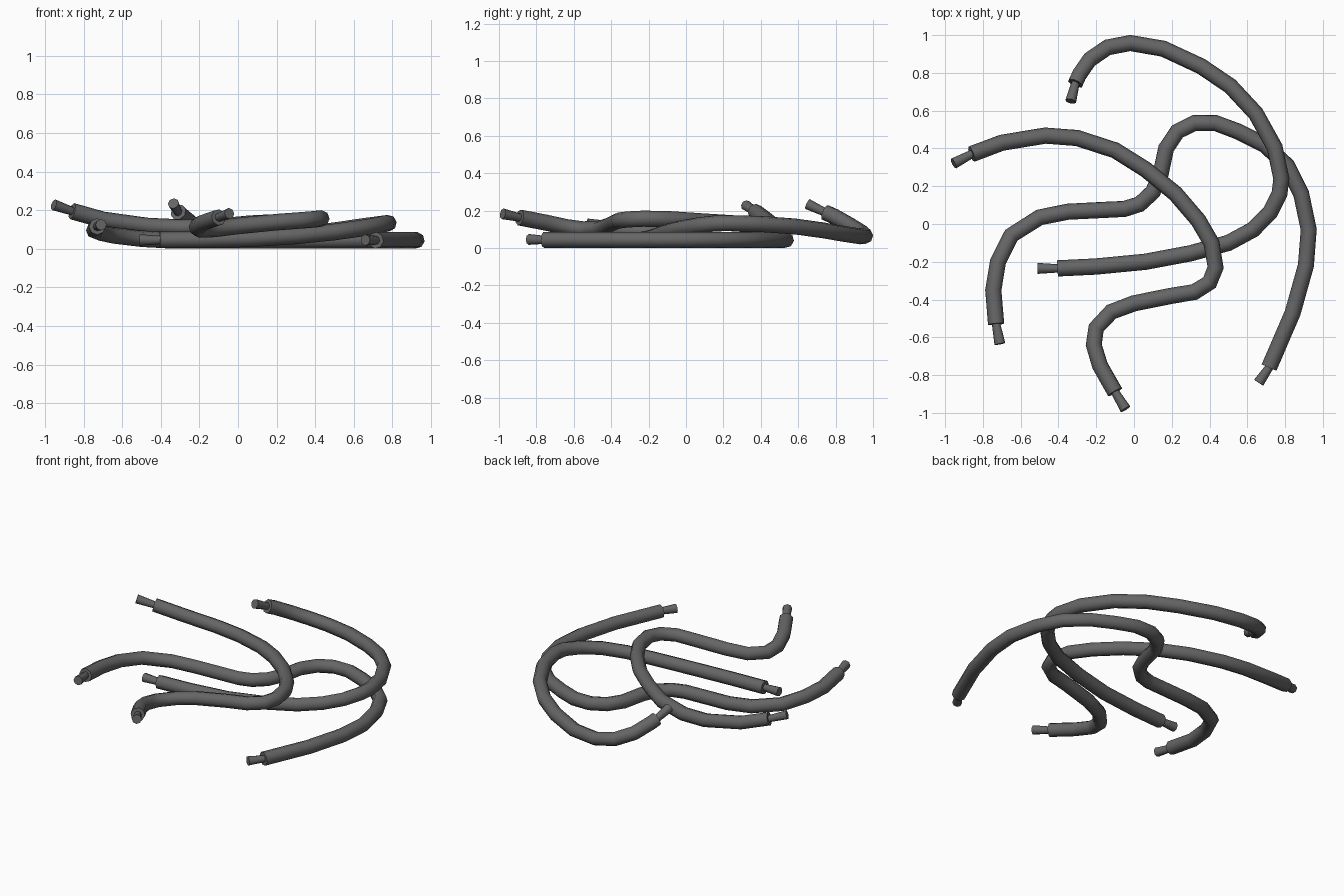
import bpy, math

# dark grey rubber
dark = bpy.data.materials.new("dark_grey")
dark.diffuse_color = (0.13, 0.13, 0.13, 1)


def tube(name, points, radii):
    # eight-sided capped tube swept along the points
    cu = bpy.data.curves.new(name, 'CURVE')
    cu.dimensions = '3D'
    cu.bevel_depth = 1.0
    cu.bevel_resolution = 2
    cu.use_fill_caps = True
    cu.materials.append(dark)
    sp = cu.splines.new('POLY')
    sp.points.add(len(points) - 1)
    for p, co, r in zip(sp.points, points, radii):
        p.co = (*co, 1)
        p.radius = r
    ob = bpy.data.objects.new(name, cu)
    bpy.context.collection.objects.link(ob)
    bpy.ops.object.select_all(action='DESELECT')
    ob.select_set(True)
    bpy.context.view_layer.objects.active = ob
    bpy.ops.object.convert(target='MESH')
    bpy.ops.object.shade_smooth_by_angle(angle=math.radians(55))


def cable(name, path):
    # first and last path points are the flared connector tips
    body = path[1:-1]
    tube(name + "_cable", body, [0.043] * len(body))
    for side, a, b in (("start", path[1], path[0]), ("end", path[-2], path[-1])):
        inner = [p + (p - q) * 0.3 for p, q in zip(a, b)]
        tube(f"{name}_tip_{side}", [inner, b], [0.02, 0.029])


# bottom cable, lying mostly flat
cable("lower", [
    (-.71, -.635, .125), (-.73, -.53, .115), (-.745, -.35, .095), (-.72, -.2, .085),
    (-.65, -.06, .07), (-.5, .035, .052), (-.35, .065, .044), (-.15, .075, .044),
    (-.05, .08, .044), (.03, .105, .044), (.1, .17, .044), (.14, .26, .044),
    (.17, .4, .044), (.23, .49, .044), (.32, .535, .044), (.43, .535, .044),
    (.55, .49, .044), (.69, .42, .044), (.81, .31, .044), (.885, .16, .044),
    (.925, -.03, .044), (.91, -.22, .044), (.84, -.47, .044), (.715, -.76, .044),
    (.66, -.84, .046)])

# middle cable, looping over the bottom one
cable("middle", [
    (-.51, -.235, .046), (-.405, -.235, .046), (-.2, -.225, .047), (.06, -.2, .052),
    (.3, -.155, .067), (.5, -.1, .087), (.63, -.03, .105), (.72, .06, .12),
    (.77, .16, .132), (.78, .24, .133), (.745, .405, .128), (.645, .585, .115),
    (.51, .73, .095), (.355, .835, .077), (.155, .928, .063),
    (-.02, .958, .065), (-.14, .935, .085), (-.235, .87, .125), (-.29, .79, .17),
    (-.31, .745, .19), (-.335, .65, .235)])

# top cable, crossing both others
cable("upper", [
    (-.955, .32, .228), (-.86, .37, .195), (-.7, .43, .15), (-.47, .468, .118),
    (-.3, .455, .11), (-.1, .39, .115), (.06, .29, .13), (.22, .16, .138),
    (.34, .02, .147), (.41, -.1, .155), (.432, -.23, .157), (.4, -.31, .153),
    (.32, -.36, .147), (.2, -.38, .138), (.0, -.42, .118), (-.12, -.465, .103),
    (-.2, -.55, .1), (-.213, -.64, .112), (-.18, -.75, .136), (-.1, -.89, .163),
    (-.045, -.98, .183)])
